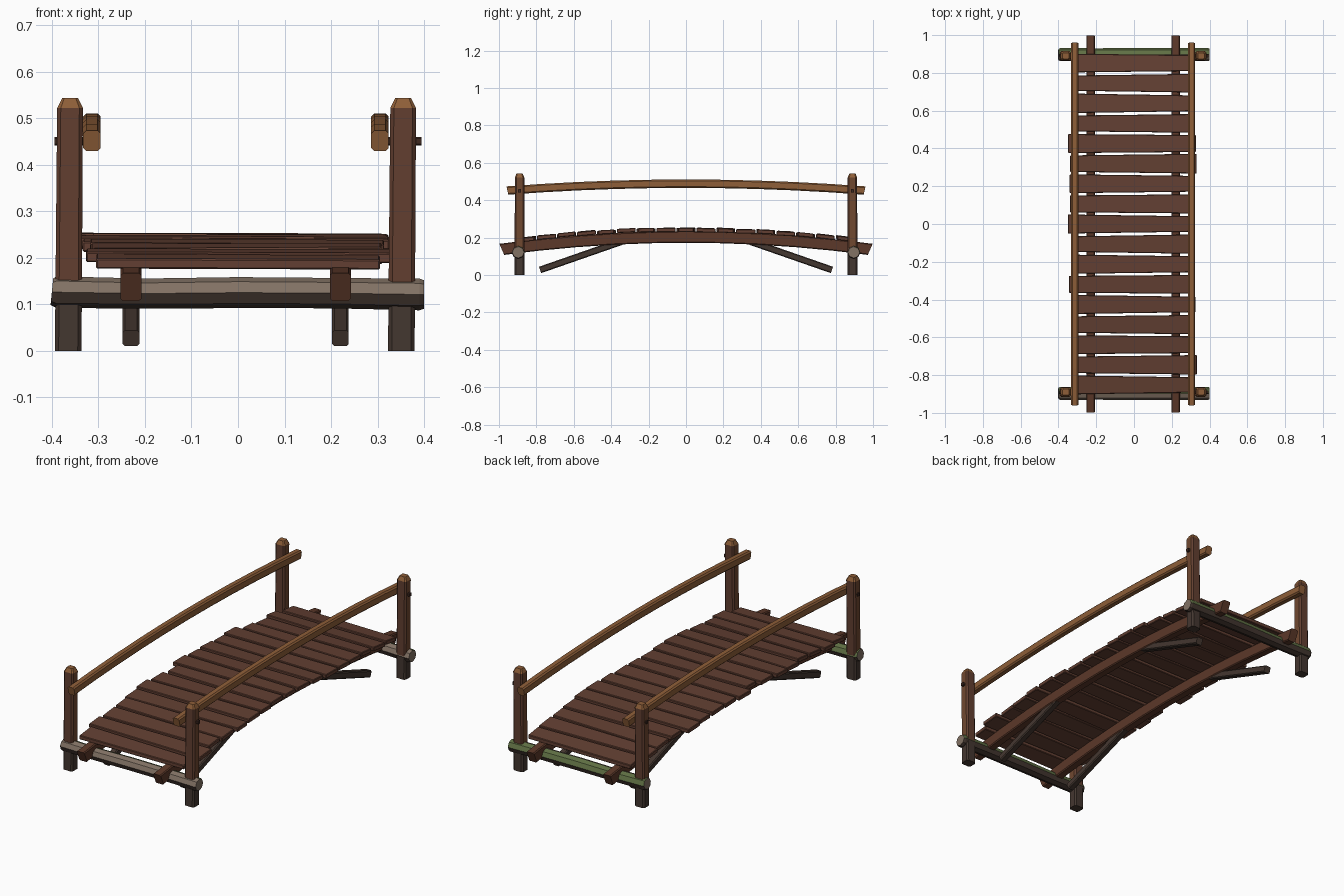
import bpy, bmesh, math, random
from mathutils import Vector as V

if "Cube" in bpy.data.objects:
    bpy.data.objects.remove(bpy.data.objects["Cube"])

random.seed(4)
X, Y = V((1, 0, 0)), V((0, 1, 0))


def material(name, rgb):
    m = bpy.data.materials.new(name)
    m.diffuse_color = [(c / 255 / 12.92 if c < 11 else ((c / 255 + 0.055) / 1.055) ** 2.4) for c in rgb] + [1]
    m.use_nodes = True
    m.node_tree.nodes["Principled BSDF"].inputs["Base Color"].default_value = m.diffuse_color
    return m


PLANK = material("plank brown", (98, 63, 50))
BEAM = material("beam brown", (92, 56, 41))
RAIL = material("rail tan", (142, 94, 56))
POST = material("post brown", (98, 63, 48))
SIDE = material("post side brown", (112, 72, 48))
WET = material("wet dark wood", (68, 55, 48))
LOG = material("grey log", (130, 114, 100))
MOSS = material("moss green", (96, 112, 68))
PEG = material("peg dark", (62, 40, 32))


def finish(name, bm, mats, rule=None):
    bmesh.ops.recalc_face_normals(bm, faces=bm.faces)
    bm.normal_update()
    if rule:
        for f in bm.faces:
            f.material_index = rule(f.normal, f.calc_center_median())
    me = bpy.data.meshes.new(name)
    bm.to_mesh(me)
    bm.free()
    for m in mats:
        me.materials.append(m)
    ob = bpy.data.objects.new(name, me)
    bpy.context.collection.objects.link(ob)
    return ob


def chamfered(w, h, c):
    """Rectangle section with cut corners."""
    a, b = w / 2, h / 2
    return [(a, b - c), (a - c, b), (c - a, b), (-a, b - c),
            (-a, c - b), (c - a, -b), (a - c, -b), (a, c - b)]


def loft(name, path, side, section, mats, rule=None, scales=None, slant=0):
    """Sweep a section along a path; slant leans the end cuts."""
    bm = bmesh.new()
    rings = []
    n = len(path)
    for i, p in enumerate(path):
        t = (path[min(i + 1, n - 1)] - path[max(i - 1, 0)]).normalized()
        up = side.cross(t)
        s = scales[i] if scales else 1
        lean = -slant if i == 0 else slant if i == n - 1 else 0
        rings.append([bm.verts.new(p + side * u * s + up * v * s + t * v * lean) for u, v in section])
    k = len(section)
    for a, b in zip(rings, rings[1:]):
        for j in range(k):
            bm.faces.new((a[j], a[(j + 1) % k], b[(j + 1) % k], b[j]))
    bm.faces.new(rings[0])
    bm.faces.new(rings[-1])
    return finish(name, bm, mats, rule)


def arch(x, half, top, drop, n=10):
    ys = [half * (2 * i / n - 1) for i in range(n + 1)]
    return [V((x, y, top - drop * y * y)) for y in ys]


def post_rule(nrm, c):
    if c.z < 0.125:
        return 2
    if c.z > 0.515:
        return 3
    return 1 if abs(nrm.x) > 0.9 else 0


def log_rule(nrm, c):
    if abs(nrm.x) > 0.8:
        return 0
    if nrm.z < -0.2:
        return 2
    return 1 if nrm.y > 0 else 0


for sx, lr in ((-1, "left"), (1, "right")):
    # arched stringer under the deck
    loft("stringer_" + lr, arch(sx * 0.23 if sx < 0 else 0.22, 0.985, 0.203, 0.068), X,
         chamfered(0.045, 0.062, 0.005), [BEAM], slant=0.3)
    # arched handrail
    loft("handrail_" + lr, arch(sx * 0.314 if sx < 0 else 0.305, 0.955, 0.488, 0.04), X,
         chamfered(0.038, 0.045, 0.007), [RAIL], slant=0.15)
    for sy, fb in ((-1, "front"), (1, "back")):
        tag = fb + "_" + lr
        # corner post with wet foot and cut cap
        x = -0.362 if sx < 0 else 0.354
        loft("post_" + tag,
             [V((x - 0.003, sy * 0.89, 0)), V((x - 0.002, sy * 0.89, 0.125)), V((x + 0.001, sy * 0.89, 0.522)),
              V((x + 0.001, sy * 0.89, 0.543))], X, chamfered(0.057, 0.052, 0.008),
             [POST, SIDE, WET, RAIL], post_rule, scales=[1, 1, 0.97, 0.6])
        # peg through post and rail
        loft("peg_" + tag, [V((sx * 0.32, sy * 0.89, 0.45)), V((sx * 0.394, sy * 0.89, 0.45))], Y,
             chamfered(0.018, 0.018, 0.003), [PEG])
        # diagonal strut below the stringer
        xs = -0.23 if sx < 0 else 0.22
        loft("strut_" + tag, [V((xs, sy * 0.78, 0.027)), V((xs, sy * 0.34, 0.18))], X,
             chamfered(0.036, 0.036, 0.005), [WET])

# cross logs at both ends
octagon = [(0.035 * math.cos(math.tau * i / 8), 0.034 * math.sin(math.tau * i / 8)) for i in range(8)]
for sy, fb in ((-1, "front"), (1, "back")):
    pts = [V((x, sy * 0.897, z)) for x, z in
           ((-0.4, 0.127), (-0.39, 0.126), (-0.2, 0.123), (0, 0.125), (0.2, 0.124), (0.39, 0.121), (0.4, 0.121))]
    loft("cross_log_" + fb, pts, Y, octagon, [LOG, MOSS, WET], log_rule,
         scales=[0.85, 1, 0.95, 0.98, 0.96, 1, 0.9])

# seventeen uneven wedge-shaped deck planks following the arch
COUNT, PITCH = 17, 0.1065
for i in range(COUNT):
    yc = (i - (COUNT - 1) / 2) * PITCH
    end = i in (0, COUNT - 1)
    left = -(0.305 if end else random.uniform(0.31, 0.35))
    right = 0.305 if end else random.uniform(0.305, 0.335)
    wide, thin = random.uniform(0.098, 0.104), random.uniform(0.08, 0.09)
    dl, dr = (thin, wide) if i % 2 else (wide, thin)
    slope = -0.136 * yc + random.uniform(-0.03, 0.03)
    zb = 0.231 - 0.068 * yc * yc + random.uniform(-0.002, 0.002)
    roll = random.uniform(-0.006, 0.006)
    bm = bmesh.new()
    rows = []
    for x, d in ((left, dl), (right, dr)):
        rows.append([bm.verts.new((x, yc + s * d / 2, zb + slope * s * d / 2 + roll * x + t))
                     for s, t in ((-1, 0), (1, 0), (1, 0.022), (-1, 0.022))])
    a, b = rows
    for j in range(4):
        bm.faces.new((a[j], a[(j + 1) % 4], b[(j + 1) % 4], b[j]))
    bm.faces.new(a)
    bm.faces.new(b)
    bmesh.ops.bevel(bm, geom=bm.edges[:], offset=0.003, segments=1, affect='EDGES')
    finish("deck_plank_%02d" % (i + 1), bm, [PLANK])
